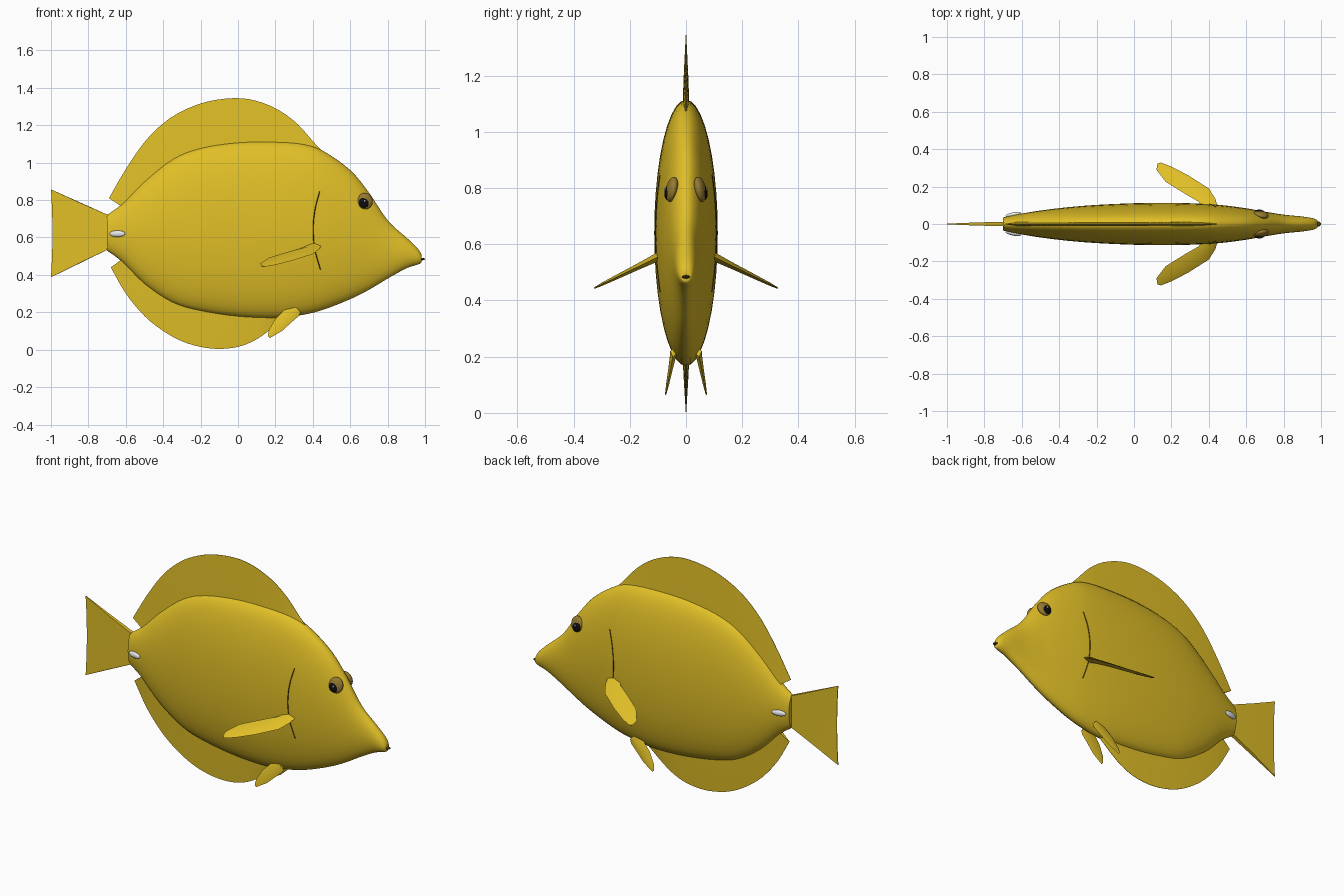
import bpy, bmesh, math
from mathutils import Vector

cube = bpy.data.objects.get("Cube")
if cube:
    bpy.data.objects.remove(cube)


def material(name, color):
    m = bpy.data.materials.new(name)
    m.use_nodes = True
    m.diffuse_color = (*color, 1)
    m.node_tree.nodes["Principled BSDF"].inputs["Base Color"].default_value = (*color, 1)
    return m


YELLOW = material("yellow", (0.75, 0.52, 0.02))
BRONZE = material("bronze", (0.30, 0.19, 0.03))
BROWN = material("dark brown", (0.07, 0.045, 0.008))
BLACK = material("black", (0.004, 0.004, 0.004))
WHITE = material("white", (0.8, 0.8, 0.8))


def finish(obj, name, mat, angle=40):
    obj.name = name
    obj.data.materials.append(mat)
    bpy.ops.object.select_all(action='DESELECT')
    obj.select_set(True)
    bpy.context.view_layer.objects.active = obj
    bpy.ops.object.shade_smooth_by_angle(angle=math.radians(angle))
    return obj


def loft(name, rings, mat, angle=40):
    """Skin a row of closed rings and cap both ends."""
    bm = bmesh.new()
    rows = [[bm.verts.new(p) for p in ring] for ring in rings]
    n = len(rows[0])
    for a, b in zip(rows, rows[1:]):
        for i in range(n):
            j = (i + 1) % n
            bm.faces.new((a[i], a[j], b[j], b[i]))
    bm.faces.new(rows[0])
    bm.faces.new(rows[-1])
    bmesh.ops.recalc_face_normals(bm, faces=bm.faces)
    mesh = bpy.data.meshes.new(name)
    bm.to_mesh(mesh)
    bm.free()
    obj = bpy.data.objects.new(name, mesh)
    bpy.context.collection.objects.link(obj)
    return finish(obj, name, mat, angle)


def smooth(points, steps):
    """Catmull-Rom spline through the points."""
    pts = [Vector(p) for p in points]
    ext = [2 * pts[0] - pts[1]] + pts + [2 * pts[-1] - pts[-2]]
    out = []
    for a, b, c, d in zip(ext, ext[1:], ext[2:], ext[3:]):
        for k in range(steps):
            t = k / steps
            out.append(0.5 * (2 * b + (c - a) * t + (2 * a - 5 * b + 4 * c - d) * t * t
                              + (3 * b - a - 3 * c + d) * t ** 3))
    return out + [pts[-1]]


def ball(name, loc, scale, mat, rot=(0, 0, 0)):
    bpy.ops.mesh.primitive_uv_sphere_add(segments=24, ring_count=14, location=loc,
                                         rotation=rot)
    obj = bpy.context.object
    obj.scale = scale
    return finish(obj, name, mat, 80)


# Body stations: x, top, bottom, half width
body = smooth([
    (-0.70, 0.72, 0.53, 0.035), (-0.62, 0.78, 0.47, 0.052), (-0.50, 0.90, 0.35, 0.072),
    (-0.35, 1.02, 0.25, 0.09), (-0.20, 1.08, 0.205, 0.102), (0.0, 1.11, 0.175, 0.111),
    (0.2, 1.113, 0.168, 0.113), (0.35, 1.10, 0.187, 0.109), (0.46, 1.06, 0.215, 0.102),
    (0.6, 0.96, 0.27, 0.084), (0.7, 0.84, 0.32, 0.066), (0.8, 0.692, 0.38, 0.05),
    (0.9, 0.60, 0.435, 0.04), (0.955, 0.548, 0.453, 0.031), (0.978, 0.515, 0.463, 0.02),
    (0.982, 0.495, 0.475, 0.008)], 4)


def station(x):
    for a, b in zip(body, body[1:]):
        if a[0] <= x <= b[0]:
            return a.lerp(b, (x - a[0]) / (b[0] - a[0]))
    return body[0] if x < body[0][0] else body[-1]


def skin(x, z):
    """Half width of the body at a height."""
    _, top, low, w = station(x)
    t = (2 * z - top - low) / (top - low)
    return w * math.sqrt(max(0, 1 - t * t))


rings = []
for x, top, low, w in body:
    ring = []
    for i in range(40):
        a = math.tau * i / 40
        ring.append((x, w * math.cos(a), (top + low) / 2 + (top - low) / 2 * math.sin(a)))
    rings.append(ring)
loft("body", rings, YELLOW)


# Median fins: thick at the body, tapering to a sharp rim
def median_fin(name, rim, x0, x1, side, h):
    rim = smooth(rim, 3)
    rings = []
    for i, (ox, oz) in enumerate(rim):
        bx = x0 + (x1 - x0) * i / (len(rim) - 1)
        bz = station(bx)[side] + (0.04 if side == 2 else -0.04)
        mx, mz = (bx + ox) / 2, (bz + oz) / 2
        rings.append([(bx, h, bz), (mx, h * 0.6, mz), (ox, 0.001, oz),
                      (ox, -0.001, oz), (mx, -h * 0.6, mz), (bx, -h, bz)])
    loft(name, rings, YELLOW)


median_fin("dorsal_fin", [(-0.69, 0.81), (-0.60, 0.965), (-0.5, 1.11), (-0.4, 1.21),
                          (-0.3, 1.275), (-0.17, 1.325), (-0.02, 1.345), (0.1, 1.33),
                          (0.22, 1.28), (0.32, 1.205), (0.4, 1.115), (0.47, 1.04)],
           -0.605, 0.44, 1, 0.013)
median_fin("anal_fin", [(-0.68, 0.44), (-0.6, 0.30), (-0.5, 0.18), (-0.4, 0.10),
                        (-0.3, 0.045), (-0.2, 0.015), (-0.1, 0.004), (0, 0.015),
                        (0.08, 0.045), (0.15, 0.09), (0.26, 0.18)],
           -0.605, 0.24, 2, 0.013)

# Tail fin with a slightly hollow rear edge
tail = []
for i in range(9):
    t = i / 4 - 1
    zr, zt = 0.628 + 0.09 * t, 0.622 + 0.235 * t
    xt = -0.992 - 0.008 * t * t
    tail.append([(-0.69, 0.012, zr), (-0.85, 0.008, (zr + zt) / 2), (xt, 0.002, zt),
                 (xt, -0.002, zt), (-0.85, -0.008, (zr + zt) / 2), (-0.69, -0.012, zr)])
loft("tail_fin", tail, YELLOW)


# Paired fins: leaf shapes with a lens section
def leaf_fin(name, edges, thick):
    rings = []
    for i, (a, b) in enumerate(edges):
        a, b = Vector(a), Vector(b)
        mid = (a + b) / 2
        h = thick * (1 - i / len(edges))
        rings.append([a, mid + h, b, mid - h])
    loft(name, rings, YELLOW, 50)


for s, side in ((1, "left"), (-1, "right")):
    def pec(x, y):
        return (x, s * y, 0.55 - 0.49 * (y - 0.11))
    leaf_fin(side + "_pectoral_fin",
             [(pec(0.445, 0.10), pec(0.37, 0.09)), (pec(0.435, 0.135), pec(0.345, 0.12)),
              (pec(0.40, 0.19), pec(0.275, 0.16)), (pec(0.29, 0.26), pec(0.17, 0.225)),
              (pec(0.20, 0.307), pec(0.12, 0.29)), (pec(0.145, 0.328), pec(0.125, 0.322))],
             Vector((0, s * 0.006, 0.015)))

    def pel(x, z):
        return (x, s * (0.043 + 0.19 * (0.22 - z)), z)
    leaf_fin(side + "_pelvic_fin",
             [(pel(0.335, 0.20), pel(0.30, 0.235)), (pel(0.325, 0.18), pel(0.25, 0.215)),
              (pel(0.29, 0.15), pel(0.20, 0.165)), (pel(0.235, 0.10), pel(0.165, 0.105)),
              (pel(0.17, 0.062), pel(0.16, 0.075))], Vector((0, s * 0.013, 0.003)))

    # Eye, pupil and glint
    rot = (s * 0.2, 0, -s * 0.2)
    ball(side + "_eye", (0.68, s * 0.05, 0.795), (0.041, 0.02, 0.045), BRONZE, rot)
    ball(side + "_pupil", (0.675, s * 0.061, 0.788), (0.03, 0.014, 0.031), BLACK, rot)
    ball(side + "_eye_glint", (0.677, s * 0.0745, 0.795), (0.005, 0.003, 0.005), WHITE, rot)

    # Tail spine
    ball(side + "_tail_spine", (-0.645, s * 0.05, 0.62), (0.043, 0.012, 0.017), WHITE,
         (0, 0, s * 0.2))

    # Gill slit following the skin
    gill = []
    for x, z in smooth([(0.436, 0.845), (0.412, 0.75), (0.402, 0.65), (0.41, 0.54),
                        (0.44, 0.43)], 5):
        y = skin(x, z)
        gill.append([(x + 0.005, s * (y - 0.004), z), (x, s * (y + 0.003), z),
                     (x - 0.005, s * (y - 0.004), z)])
    loft(side + "_gill_slit", gill, BROWN)

# Mouth
ball("mouth", (0.984, 0, 0.484), (0.016, 0.014, 0.006), BROWN)
